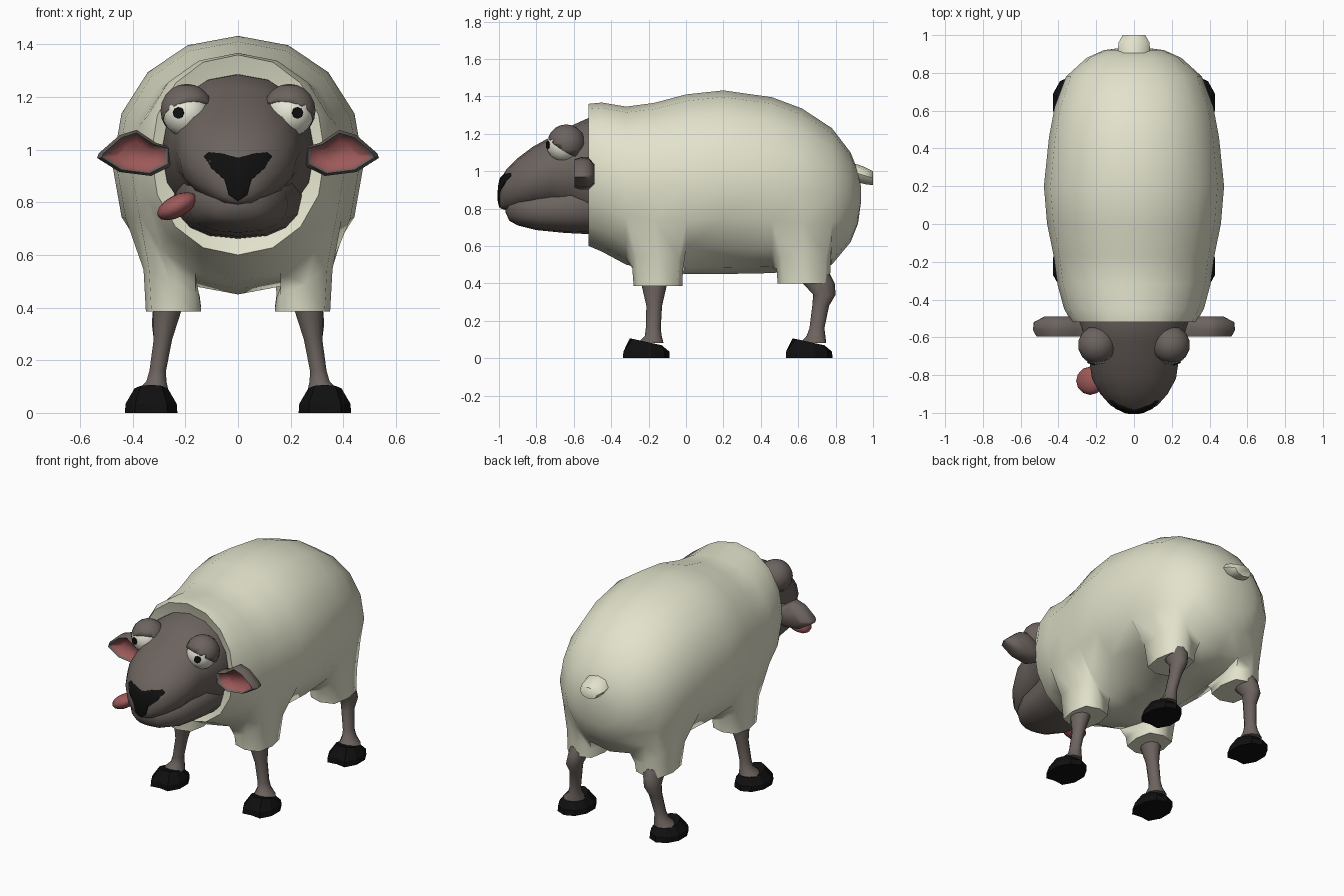
import bpy, bmesh, math
from mathutils import Vector, Matrix
from mathutils.bvhtree import BVHTree

cube = bpy.data.objects.get("Cube")
if cube:
    bpy.data.objects.remove(cube, do_unlink=True)


def material(name, rgb):
    m = bpy.data.materials.new(name)
    m.use_nodes = True
    m.diffuse_color = (*rgb, 1)
    bsdf = next(n for n in m.node_tree.nodes if n.type == 'BSDF_PRINCIPLED')
    bsdf.inputs["Base Color"].default_value = (*rgb, 1)
    return m


WOOL = material("cream wool", (.76, .76, .6))
SKIN = material("grey brown skin", (.15, .125, .112))
BLACK = material("black", (.005, .005, .005))
PINK = material("dusty pink", (.34, .1, .1))
EYE = material("eye white", (.8, .8, .68))


def finish(name, bm, mats, sharp=60):
    """Turn a bmesh into a shaded object; sharp=0 keeps it flat."""
    bmesh.ops.recalc_face_normals(bm, faces=bm.faces[:])
    me = bpy.data.meshes.new(name)
    bm.to_mesh(me)
    bm.free()
    for m in mats:
        me.materials.append(m)
    if sharp:
        me.shade_smooth()
        me.set_sharp_from_angle(angle=math.radians(sharp))
    ob = bpy.data.objects.new(name, me)
    bpy.context.collection.objects.link(ob)
    return ob


def loft(rings):
    """Skin a list of equal point rings and cap both ends."""
    bm = bmesh.new()
    n = len(rings[0])
    rows = [[bm.verts.new(p) for p in r] for r in rings]
    bm.faces.new(rows[0])
    for a, b in zip(rows, rows[1:]):
        for i in range(n):
            j = (i + 1) % n
            bm.faces.new((a[i], a[j], b[j], b[i]))
    bm.faces.new(rows[-1])
    return bm, rows


def power(v, e):
    return math.copysign(abs(v) ** (2 / e), v)


def upright(y, hw, lo, hi, n=16, e=2.1):
    """Rounded ring facing y, starting at its lowest point."""
    pts = []
    for i in range(n):
        a = 2 * math.pi * i / n
        pts.append((hw * power(math.sin(a), e), y,
                    (lo + hi) / 2 - (hi - lo) / 2 * power(math.cos(a), e)))
    return pts


def level(x, y, z, rx, ry, n=10):
    """Ring facing z, starting at its front point."""
    return [Vector((x + rx * math.sin(2 * math.pi * i / n),
                    y - ry * math.cos(2 * math.pi * i / n), z)) for i in range(n)]


# Woolly body: lofted barrel with four stumps extruded from its underside
body_rings = [(-.47, .2, .7, 1.2), (-.52, .33, .6, 1.36), (-.45, .37, .57, 1.367),
              (-.32, .405, .5, 1.345), (-.17, .425, .47, 1.365), (0, .46, .45, 1.41),
              (.2, .477, .45, 1.432), (.46, .45, .455, 1.395), (.62, .42, .47, 1.335),
              (.78, .36, .5, 1.23), (.88, .25, .62, 1.1), (.92, .16, .72, 1),
              (.935, .05, .83, .92)]
bm, rows = loft([upright(*r) for r in body_rings])
for first_row, yc, half, zc in ((3, -.15, .13, .385), (7, .63, .14, .4)):
    for side in (1, -1):
        patch, target = {}, {}
        for v in range(3):
            for u in range(3):
                vert = rows[first_row + v][side * (u + 1)]
                k = .8 if u != 1 and v != 1 else 1
                patch[vert] = (vert.co.copy(),
                               Vector((side * (.245 + .105 * k * (u - 1)),
                                       yc + half * k * (v - 1), zc)))
        faces = [f for f in bm.faces if all(v in patch for v in f.verts)]
        goals = {o.to_tuple(4): (o, g) for o, g in patch.values()}
        for step_xy, step_z in ((.8, .55), (1, 1)):
            out = bmesh.ops.extrude_face_region(bm, geom=faces)["geom"]
            old = [f for f in faces if f.is_valid]
            if old:
                bmesh.ops.delete(bm, geom=old, context='FACES')
            faces = [g for g in out if isinstance(g, bmesh.types.BMFace)]
            moved = {}
            for vert in {v for f in faces for v in f.verts}:
                o, g = goals[vert.co.to_tuple(4)]
                vert.co = Vector((*o.xy.lerp(g.xy, step_xy), o.z + (g.z - o.z) * step_z))
                moved[vert.co.to_tuple(4)] = (o, g)
            goals = moved
finish("wool_body", bm, [WOOL], 75)

# Tail
bm, _ = loft([upright(*r, n=8) for r in ((.86, .07, .95, 1.05), (.92, .085, .94, 1.035),
                                         (.96, .082, .93, 1.02), (1, .06, .925, 1.0))])
finish("tail", bm, [WOOL])

# Head and lower jaw
bm, _ = loft([upright(*r) for r in (
    (-.44, .27, .7, 1.29), (-.52, .29, .7, 1.285), (-.62, .255, .78, 1.24),
    (-.72, .237, .8, 1.185), (-.82, .222, .795, 1.13), (-.9, .178, .79, 1.07),
    (-.96, .125, .79, 1.01), (-.99, .07, .8, .96), (-1, .02, .83, .91))])
head_surface = BVHTree.FromBMesh(bm)
finish("head", bm, [SKIN], 80)
bm, _ = loft([upright(*r, e=2.4) for r in (
    (-.44, .25, .66, 1), (-.55, .235, .665, .98), (-.65, .212, .67, .93),
    (-.8, .19, .685, .9), (-.9, .14, .71, .88), (-.945, .09, .735, .86),
    (-.965, .03, .78, .84))])
finish("lower_jaw", bm, [SKIN], 80)

# Nose patch laid onto the muzzle
half_nose = [(0, .968), (.06, .985), (.11, .99), (.128, .975), (.1, .93),
             (.05, .885), (.035, .83), (0, .806)]
outline = half_nose + [(-x, z) for x, z in half_nose[-2:0:-1]]
bm = bmesh.new()
layers = []
for scale in (.1, .4, .7, 1, 1.02):
    layer = []
    for x, z in outline:
        x, z = x * scale, .93 + (z - .93) * scale
        hit = head_surface.ray_cast(Vector((x, -2, z)), Vector((0, 1, 0)))[0]
        y = hit.y if hit else -.98
        layer.append(bm.verts.new((x, y + (.004 if scale > 1 else -.007), z)))
    layers.append(layer)
bm.faces.new(layers[0])
for a, b in zip(layers, layers[1:]):
    for i in range(len(outline)):
        j = (i + 1) % len(outline)
        bm.faces.new((a[i], a[j], b[j], b[i]))
finish("nose", bm, [BLACK])

# Tongue hanging from the right of the mouth
bm = bmesh.new()
bmesh.ops.create_uvsphere(bm, u_segments=12, v_segments=8, radius=1, matrix=(
    Matrix.Translation((-.232, -.83, .785)) @ Matrix.Rotation(math.radians(-28), 4, 'Y')
    @ Matrix.Diagonal((.082, .075, .042, 1))))
finish("tongue", bm, [PINK])

ear_outline = [(.25, .94), (.33, .9), (.45, .915), (.535, .968), (.53, .985),
               (.45, 1.055), (.385, 1.075), (.31, 1.025), (.25, 1.01)]
front_leg = [(.265, -.17, .42, .06, .07), (.27, -.17, .38, .055, .065),
             (.285, -.17, .28, .037, .042), (.305, -.175, .16, .033, .04),
             (.31, -.175, .12, .04, .045), (.325, -.19, .08, .065, .07)]
back_leg = [(.265, .69, .45, .06, .08), (.27, .71, .4, .055, .085),
            (.28, .74, .34, .05, .06), (.285, .72, .28, .037, .045),
            (.305, .7, .16, .033, .04), (.31, .695, .12, .04, .05),
            (.325, .68, .08, .065, .07)]

for side, label in ((1, "left"), (-1, "right")):
    # Eyeball, pupil and eyelid
    ball = Vector((side * .197, -.655, 1.138))
    bm = bmesh.new()
    bmesh.ops.create_uvsphere(bm, u_segments=16, v_segments=10, radius=.09,
                              matrix=Matrix.Translation(ball))
    finish(label + "_eyeball", bm, [EYE])
    look = Vector((side * .33, -.94, .02)).normalized()
    bm = bmesh.new()
    bmesh.ops.create_cone(bm, cap_ends=True, segments=8, radius1=.022, radius2=.022, depth=.009,
                          matrix=Matrix.Translation(ball + look * .088)
                          @ look.to_track_quat('Z', 'Y').to_matrix().to_4x4())
    finish(label + "_pupil", bm, [BLACK], 0)
    socket = Vector((side * .195, -.64, 1.148))
    opening = Vector((-side * .2, -.52, -.83)).normalized()
    bm = bmesh.new()
    bmesh.ops.create_uvsphere(bm, u_segments=14, v_segments=10, radius=.102,
                              matrix=Matrix.Translation(socket))
    bmesh.ops.bisect_plane(bm, geom=bm.verts[:] + bm.edges[:] + bm.faces[:],
                           plane_co=socket + opening * .022, plane_no=opening, clear_outer=True)
    lid = finish(label + "_eyelid", bm, [SKIN])
    lid.modifiers.new("thickness", 'SOLIDIFY').thickness = .012

    # Cupped ear with a pink inside
    rings = [[(side * (.385 + (x - .385) * k), y, .98 + (z - .98) * k) for x, z in ear_outline]
             for k, y in ((.6, -.49), (.97, -.52), (1, -.56), (.88, -.595), (.78, -.58), (.5, -.55))]
    bm, _ = loft(rings)
    for i, f in enumerate(bm.faces):
        f.material_index = int(i > 4 * len(ear_outline))
    finish(label + "_ear", bm, [SKIN, PINK])

    # Legs and hooves
    for place, leg, hoof_y in (("front", front_leg, -.225), ("back", back_leg, .645)):
        bm, _ = loft([level(side * x, *rest) for x, *rest in leg])
        finish(f"{place}_{label}_leg", bm, [SKIN])
        rings = [level(side * .33, hoof_y, 0, .105, .138),
                 level(side * .33, hoof_y, .035, .102, .136),
                 level(side * .33, hoof_y + .01, .09, .066, .085)]
        for ring in rings[:2]:
            ring[0].y += .035
        for p in rings[2]:
            p.z -= .22 * (p.y - hoof_y)
        bm, _ = loft(rings)
        finish(f"{place}_{label}_hoof", bm, [BLACK], 0)
